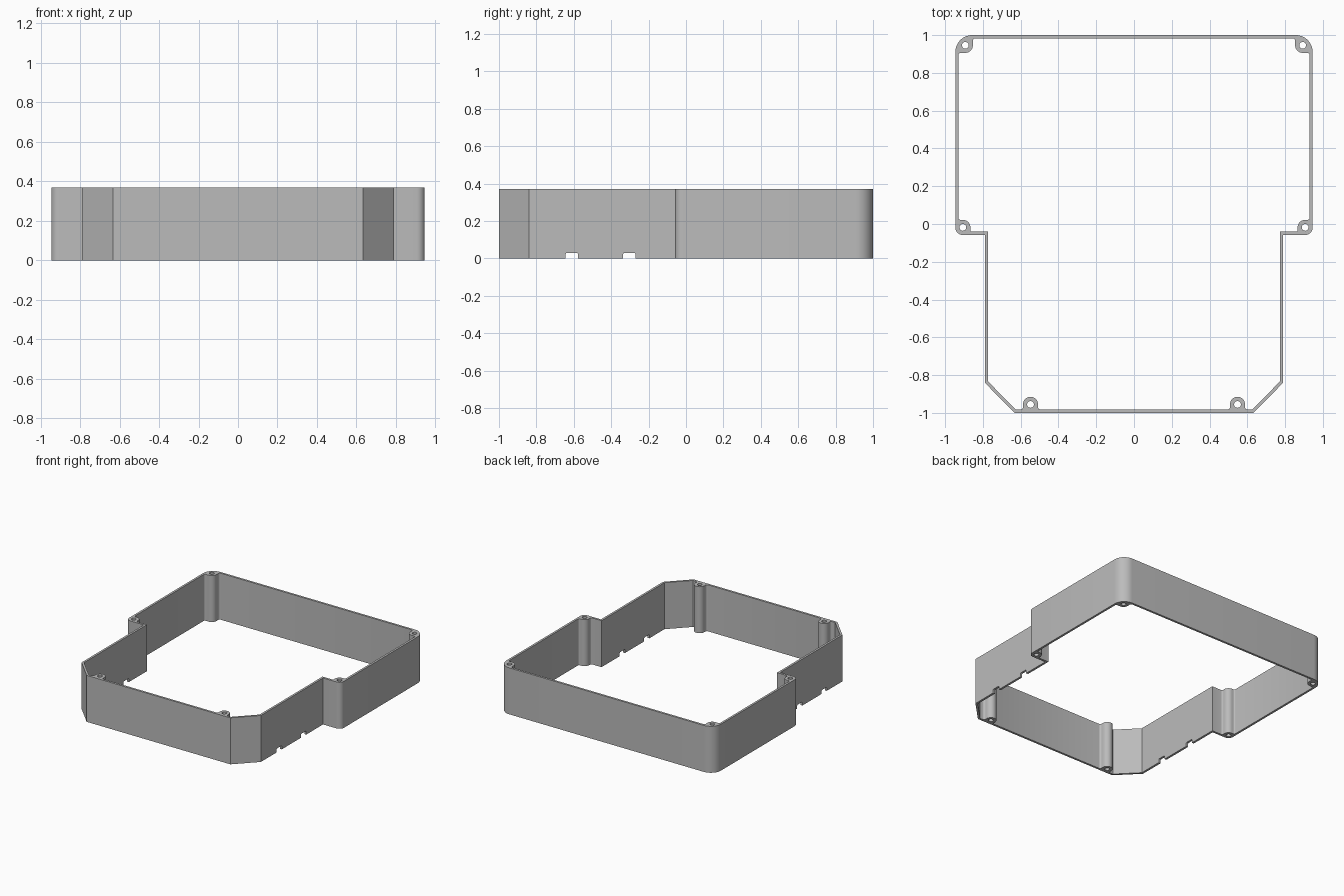
import bpy, bmesh
from math import radians, cos, sin

if "Cube" in bpy.data.objects:
    bpy.data.objects.remove(bpy.data.objects["Cube"], do_unlink=True)

HEIGHT = 0.37
WALL = 0.017
W, STEP, LEDGE = 0.946, 0.79, -0.058      # half widths, ledge position
BACK, SIDE, FRONT = (0.893, 0.946), (0.906, -0.018), (0.548, -0.955)
BOSS, HOLE = 0.04, 0.018

grey = bpy.data.materials.new("plain grey")
grey.use_nodes = True
colour = (0.5, 0.5, 0.5, 1)
grey.diffuse_color = colour
grey.node_tree.nodes["Principled BSDF"].inputs["Base Color"].default_value = colour


def arc(centre, r, start, end, n=8):
    angles = [radians(start + (end - start) * i / n) for i in range(n + 1)]
    return [(centre[0] + r * cos(a), centre[1] + r * sin(a)) for a in angles]


def mirrored(half):
    return half + [(-x, y) for x, y in reversed(half)]


def finish(name, bm):
    bmesh.ops.recalc_face_normals(bm, faces=bm.faces)
    mesh = bpy.data.meshes.new(name)
    bm.to_mesh(mesh)
    bm.free()
    mesh.materials.append(grey)
    ob = bpy.data.objects.new(name, mesh)
    bpy.context.scene.collection.objects.link(ob)
    return ob


# Outer outline: rounded back, narrower chamfered front
outer = mirrored(
    arc((W - 0.09, 0.91), 0.09, 90, 0, 14)
    + arc((W - 0.04, LEDGE + 0.04), 0.04, 0, -90)
    + [(STEP, LEDGE), (STEP, -0.84), (0.633, -1)])

# Inner outline, running round the screw bosses
fx, wall_front, f = FRONT[0], -1 + WALL, 0.014
inner = mirrored(
    arc((BACK[0] - BOSS - f, 1 - WALL - f), f, 90, 0, 4)
    + arc(BACK, BOSS, 180, 270)
    + arc((W - WALL - 0.01, BACK[1] - BOSS - 0.01), 0.01, 90, 0, 4)
    + arc((W - WALL - 0.01, SIDE[1] + BOSS + 0.01), 0.01, 0, -90, 4)
    + arc(SIDE, BOSS, 90, 180)
    + arc((SIDE[0] - BOSS - 0.01, LEDGE + WALL + 0.01), 0.01, 0, -90, 4)
    + [(STEP - WALL, LEDGE + WALL), (STEP - WALL, -0.833), (0.626, wall_front)]
    + arc((fx + BOSS + f, wall_front + f), f, 270, 180, 4)
    + arc(FRONT, BOSS, 0, 180, 16)
    + arc((fx - BOSS - f, wall_front + f), f, 0, -90, 4))

# Screw holes
loops = [outer, inner]
for x, y in (BACK, SIDE, FRONT):
    for s in (1, -1):
        loops.append(arc((s * x, y), HOLE, 0, 360, 20)[:-1])

# Fill the wall section and raise it
bm = bmesh.new()
for loop in loops:
    verts = [bm.verts.new((x, y, 0)) for x, y in loop]
    for i, v in enumerate(verts):
        bm.edges.new((verts[i - 1], v))
bmesh.ops.triangle_fill(bm, use_beauty=True, edges=bm.edges[:])
raised = bmesh.ops.extrude_face_region(bm, geom=bm.faces[:])["geom"]
bmesh.ops.translate(bm, vec=(0, 0, HEIGHT),
                    verts=[v for v in raised if isinstance(v, bmesh.types.BMVert)])
frame = finish("enclosure_frame", bm)

# Cable notches through the lower edge of both side walls
bm = bmesh.new()
top, r = 0.03, 0.008
for y in (-0.61, -0.303):
    h = 0.033
    profile = ([(y - h, -0.05), (y + h, -0.05)]
               + arc((y + h - r, top - r), r, 0, 90, 4)
               + arc((y - h + r, top - r), r, 90, 180, 4))
    for s in (1, -1):
        face = bm.faces.new([bm.verts.new((s * 0.74, a, b)) for a, b in profile])
        side = bmesh.ops.extrude_face_region(bm, geom=[face])["geom"]
        bmesh.ops.translate(bm, vec=(s * 0.08, 0, 0),
                            verts=[v for v in side if isinstance(v, bmesh.types.BMVert)])
cutter = finish("notch_cutter", bm)
cutter.hide_render = True
cutter.hide_viewport = True

cut = frame.modifiers.new("notches", "BOOLEAN")
cut.operation = "DIFFERENCE"
cut.solver = "EXACT"
cut.object = cutter

# Smooth rounded corners, sharp edges elsewhere
bpy.ops.object.select_all(action="DESELECT")
frame.select_set(True)
bpy.context.view_layer.objects.active = frame
bpy.ops.object.shade_smooth_by_angle(angle=radians(30))
